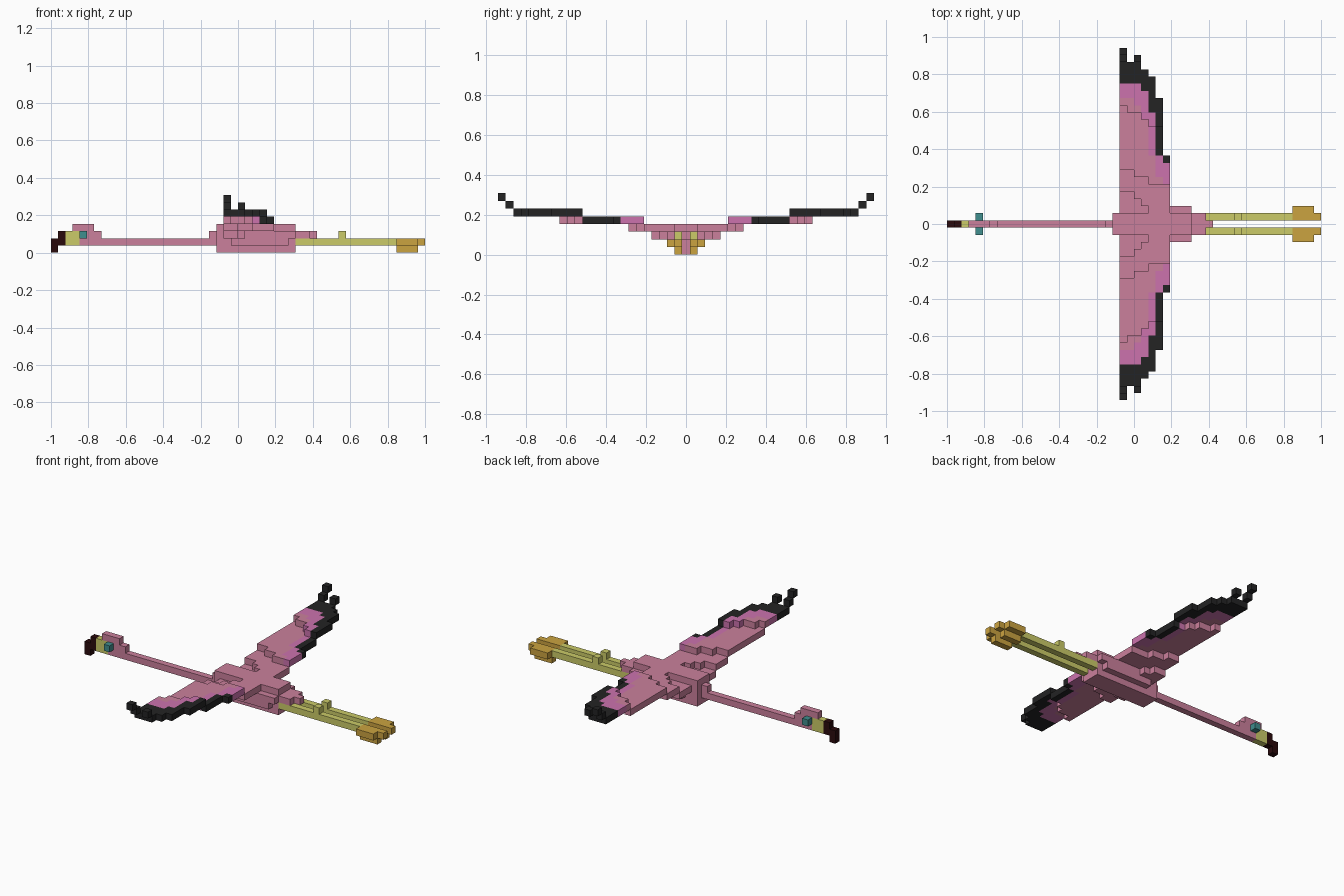
import bpy, bmesh
from mathutils import Vector

if "Cube" in bpy.data.objects:
    bpy.data.objects.remove(bpy.data.objects["Cube"])

V = 1 / 26  # edge of one cube; the model is 52 cubes long


def material(name, rgb):
    lin = [((c / 255 + 0.055) / 1.055) ** 2.4 if c > 10 else c / 255 / 12.92 for c in rgb]
    m = bpy.data.materials.new(name)
    m.diffuse_color = (*lin, 1)
    m.use_nodes = True
    m.node_tree.nodes["Principled BSDF"].inputs["Base Color"].default_value = m.diffuse_color
    return m


MATS = {
    "pink": material("pink", (203, 128, 156)),
    "magenta": material("magenta", (204, 114, 174)),
    "black": material("black", (35, 35, 36)),
    "yellow": material("yellow", (203, 203, 104)),
    "gold": material("gold", (203, 163, 64)),
    "teal": material("teal", (64, 142, 142)),
    "dark_brown": material("dark brown", (42, 10, 12)),
}
PARTS = {}   # part name -> {cell: colour}
TAKEN = set()


def box(part, colour, i, j, k):
    """Fill inclusive ranges of cells (x, y, z) that are still empty."""
    cells = PARTS.setdefault(part, {})
    for a in range(i[0], i[1] + 1):
        for b in range(min(j), max(j) + 1):
            for c in range(k[0], k[1] + 1):
                if (a, b, c) not in TAKEN:
                    TAKEN.add((a, b, c))
                    cells[a, b, c] = colour


# Beak and head
box("beak_tip", "dark_brown", (-26, -26), (0, 0), (0, 1))
box("beak_tip", "dark_brown", (-25, -25), (0, 0), (1, 2))
box("beak_base", "yellow", (-24, -23), (0, 0), (1, 2))
box("head", "pink", (-23, -21), (0, 0), (3, 3))
box("head", "pink", (-22, -20), (0, 0), (2, 2))
box("neck", "pink", (-22, -4), (0, 0), (1, 1))
box("neck", "pink", (-4, -4), (0, 0), (2, 2))

# Body and tail
box("body", "pink", (-3, 7), (-1, 1), (0, 0))
box("body", "pink", (-3, 7), (-1, 1), (1, 3))
box("body", "pink", (-2, 7), (-2, 2), (2, 2))
box("body", "pink", (-1, 6), (-2, 2), (1, 1))
box("tail", "pink", (8, 9), (-1, 1), (2, 2))
box("tail", "pink", (10, 10), (0, 0), (2, 2))

# Wing columns: x cell -> y where layers 3, 4, 5 start, magenta start, black start, last cell
WING = {
    -2: (5, 8, 17, 18, 20, 24),
    -1: (5, 8, 16, 18, 20, 22),
    0: (4, 7, 16, 17, 20, 23),
    1: (3, 7, 15, 15, 19, 21),
    2: (2, 6, 14, 10, 16, 20),
    3: (2, 6, 14, 7, 10, 17),
    4: (2, 6, 14, 6, 9, 9),
}
for side, s in (("left", -1), ("right", 1)):
    for i, (l3, l4, l5, mag, blk, end) in WING.items():
        for j in range(2, end + 1):
            k = 2 + (j >= l3) + (j >= l4) + (j >= l5) + max(0, j - 22)
            colour = "black" if j >= blk else "magenta" if j >= mag else "pink"
            box(side + "_wing", colour, (i, i), (s * j, s * j), (k, k))
    # Eye, leg with knee, foot with toes
    box(side + "_eye", "teal", (-22, -22), (s, s), (2, 2))
    box(side + "_leg", "yellow", (8, 21), (s, s), (1, 1))
    box(side + "_leg", "yellow", (14, 14), (s, s), (2, 2))
    box(side + "_foot", "gold", (22, 25), (s, s), (1, 1))
    box(side + "_foot", "gold", (22, 24), (s, s), (0, 0))
    box(side + "_foot", "gold", (22, 24), (2 * s, 2 * s), (1, 1))


def build(name, cells):
    """Mesh the outer faces of a part's cubes, coloured per cube."""
    colours = sorted(set(cells.values()))
    bm = bmesh.new()
    verts = {}
    for cell, colour in cells.items():
        for axis in range(3):
            for d in (0, 1):
                near = list(cell)
                near[axis] += 2 * d - 1
                if tuple(near) in TAKEN:
                    continue
                u, w = (axis + 1) % 3, (axis + 2) % 3
                ring = []
                for du, dw in ((0, 0), (1, 0), (1, 1), (0, 1)):
                    p = list(cell)
                    p[axis] += d
                    p[u] += du
                    p[w] += dw
                    p = tuple(p)
                    if p not in verts:
                        verts[p] = bm.verts.new(Vector((p[0], p[1] - 0.5, p[2])) * V)
                    ring.append(verts[p])
                face = bm.faces.new(ring if d else ring[::-1])
                face.material_index = colours.index(colour)
    mesh = bpy.data.meshes.new(name)
    bm.to_mesh(mesh)
    bm.free()
    for c in colours:
        mesh.materials.append(MATS[c])
    bpy.context.collection.objects.link(bpy.data.objects.new(name, mesh))


for part, cells in PARTS.items():
    build(part, cells)
